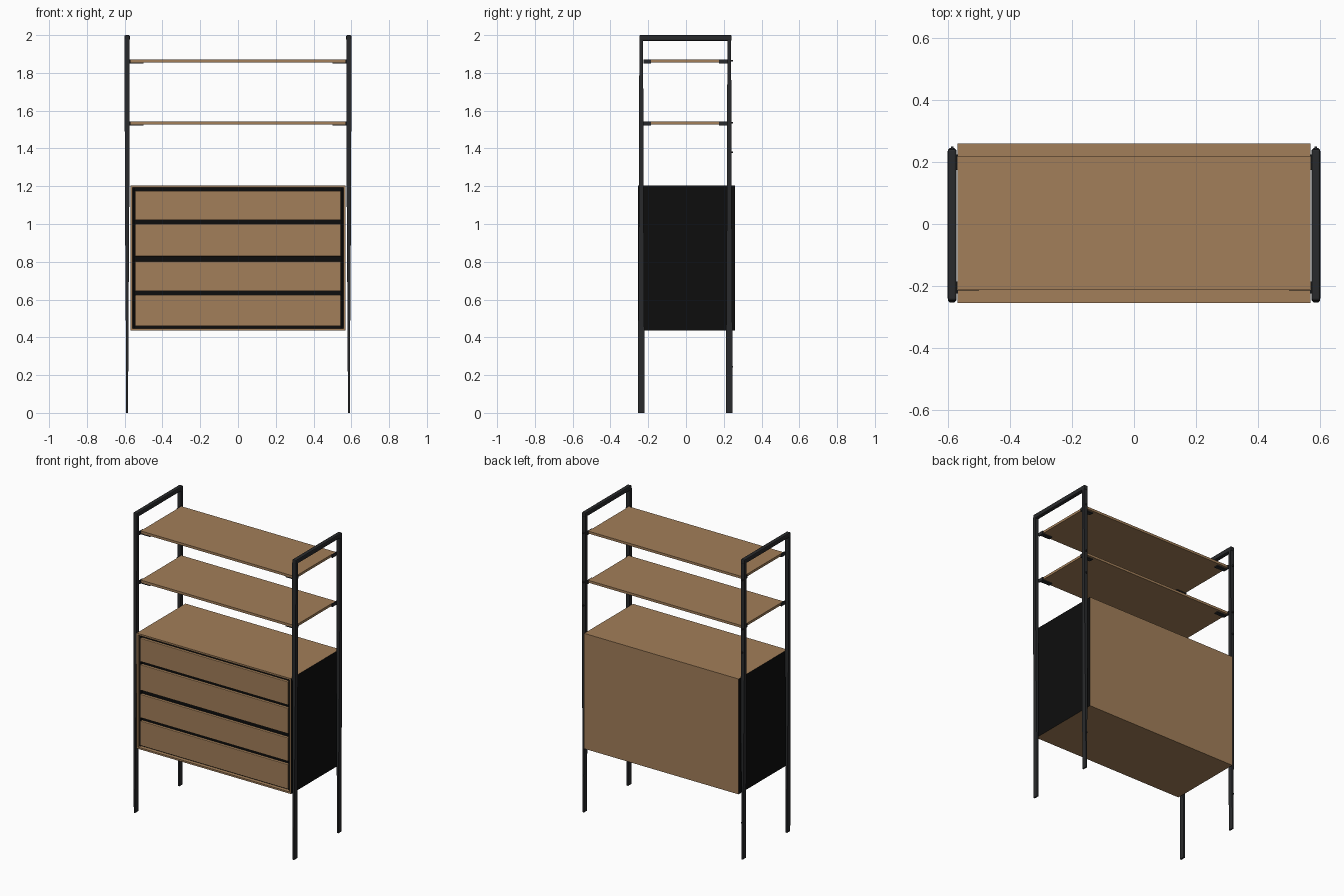
import bpy, bmesh
from mathutils import Vector

if "Cube" in bpy.data.objects:
    bpy.data.objects.remove(bpy.data.objects["Cube"], do_unlink=True)


def material(name, rgb):
    m = bpy.data.materials.new(name)
    m.use_nodes = True
    m.diffuse_color = (*rgb, 1)
    m.node_tree.nodes["Principled BSDF"].inputs["Base Color"].default_value = (*rgb, 1)
    return m


WOOD = material("oak wood", (0.36, 0.21, 0.10))
STEEL = material("dark steel", (0.022, 0.023, 0.025))
BLACK = material("black panel", (0.004, 0.004, 0.004))


def finish(name, bm, *mats):
    mesh = bpy.data.meshes.new(name)
    bmesh.ops.recalc_face_normals(bm, faces=bm.faces)
    bm.to_mesh(mesh)
    bm.free()
    obj = bpy.data.objects.new(name, mesh)
    for m in mats:
        mesh.materials.append(m)
    bpy.context.collection.objects.link(obj)
    return obj


def box_mesh(lo, hi):
    bm = bmesh.new()
    bmesh.ops.create_cube(bm, size=1)
    lo, hi = Vector(lo), Vector(hi)
    for v in bm.verts:
        v.co = (lo + hi) / 2 + v.co * (hi - lo)
    return bm


def box(name, lo, hi, mat, bevel=0):
    obj = finish(name, box_mesh(lo, hi), mat)
    if bevel:
        mod = obj.modifiers.new("soft edges", "BEVEL")
        mod.width = bevel
        mod.segments = 2
    return obj


# Cabinet carcass: wooden shell, black ends, dark recess in the front
bm = box_mesh((-0.57, -0.255, 0.435), (0.57, 0.26, 1.205))
bm.faces.ensure_lookup_table()
bm.normal_update()
for f in bm.faces:
    f.material_index = int(abs(f.normal.x) > 0.9)
front = next(f for f in bm.faces if f.normal.y < -0.9)
bmesh.ops.inset_individual(bm, faces=[front], thickness=0.016)
bmesh.ops.inset_individual(bm, faces=[front], thickness=0.0005, depth=-0.025)
front.material_index = 1
finish("cabinet_carcass", bm, WOOD, BLACK)

# Dark liner inside the recess
for s in (-1, 1):
    x = sorted((s * 0.545, s * 0.554))
    box("recess_liner", (x[0], -0.247, 0.452), (x[1], -0.23, 1.188), BLACK)

# Four drawer fronts, separated by dark finger gaps
for i, (low, high) in enumerate([(0.459, 0.624), (0.645, 0.802),
                                 (0.829, 1.0), (1.02, 1.176)]):
    box("drawer_front_%d" % (i + 1), (-0.545, -0.253, low), (0.545, -0.232, high),
        WOOD, 0.004)

# Two open shelves with brackets at their corners
for z in (1.535, 1.863):
    box("shelf", (-0.57, -0.213, z - 0.008), (0.57, 0.217, z + 0.008), WOOD)
    for s in (-1, 1):
        for y in (-0.2, 0.188):
            x = sorted((s * 0.50, s * 0.57))
            box("shelf_bracket", (x[0], y - 0.014, z - 0.014),
                (x[1], y + 0.014, z - 0.008), STEEL)
            x = sorted((s * 0.568, s * 0.576))
            end = -0.225 if y < 0 else 0.225
            box("bracket_clip", (x[0], min(y - 0.014, end), z - 0.014),
                (x[1], max(y + 0.014, end), z + 0.008), STEEL)


# Side frames: posts that turn from broad flat feet to a deeper upper section
def post(name, x, y):
    bm = bmesh.new()
    rings = []
    for z, w, d in ((0, 0.010, 0.034), (0.45, 0.014, 0.032),
                    (1.2, 0.024, 0.024), (1.98, 0.027, 0.020)):
        rings.append([bm.verts.new((x + a * w / 2, y + b * d / 2, z))
                      for a, b in ((-1, -1), (1, -1), (1, 1), (-1, 1))])
    for lower, upper in zip(rings, rings[1:]):
        for k in range(4):
            n = (k + 1) % 4
            bm.faces.new((lower[k], lower[n], upper[n], upper[k]))
    bm.faces.new(rings[0])
    bm.faces.new(rings[-1])
    finish(name, bm, STEEL)


for side, s in (("left", 1), ("right", -1)):
    x = s * 0.587
    post(side + "_front_post", x, -0.237)
    post(side + "_back_post", x, 0.229)
    box(side + "_top_rail", (x - 0.014, -0.247, 1.97), (x + 0.014, 0.242, 2.0),
        STEEL, 0.006)
    # Small screws on the rear of the back post
    for z in (0.245, 1.38, 1.535, 1.863):
        box("post_screw", (x - 0.004, 0.23, z - 0.004), (x + 0.004, 0.25, z + 0.004),
            STEEL)
